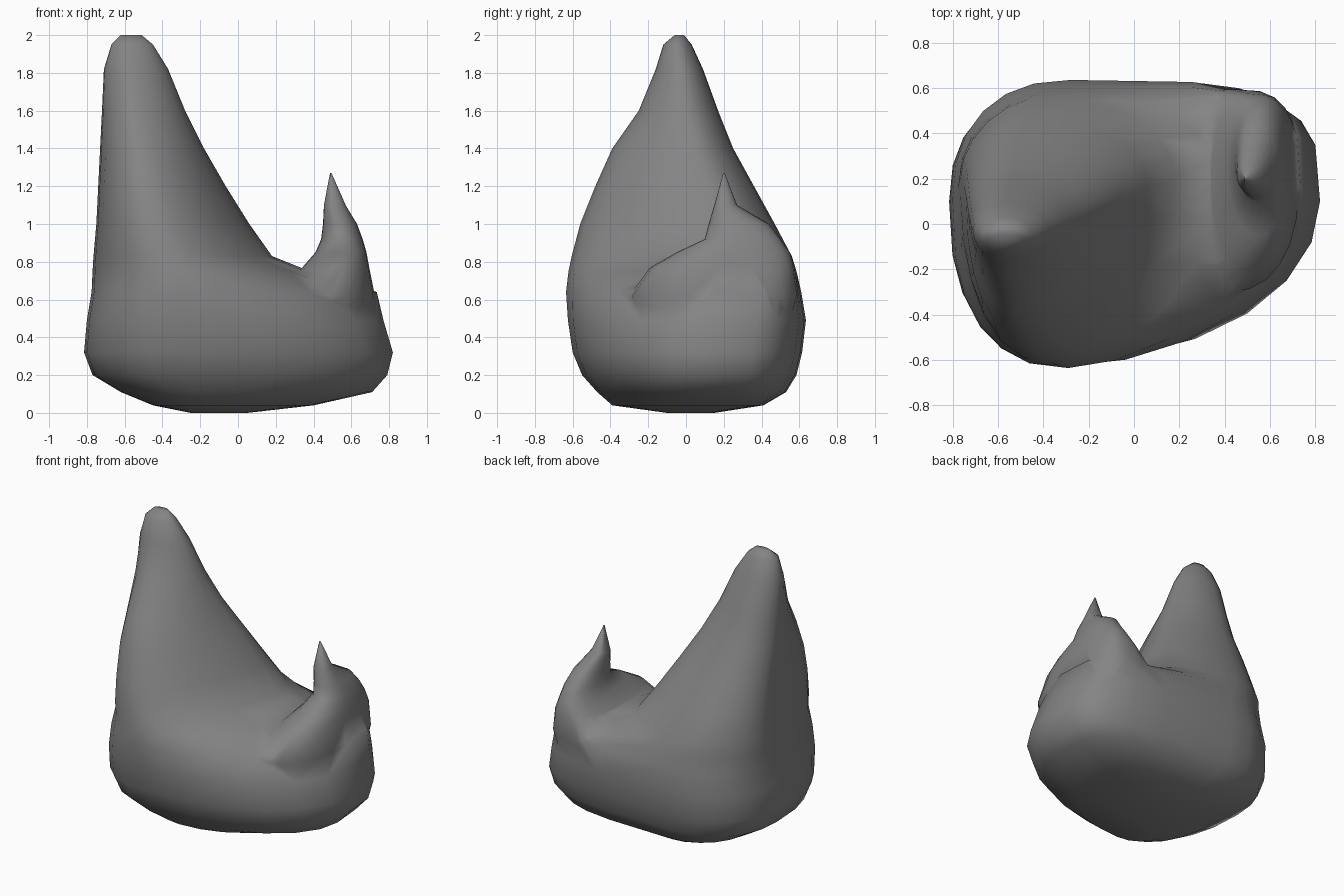
import bpy, bmesh, math

SIDES = 24


def ring(powers, z, xl, xr, yf, yb, cx, cy):
    """Lopsided superellipse: four extents round a centre, one power per quadrant."""
    pts = []
    for i in range(SIDES):
        a = 2 * math.pi * i / SIDES
        c, s = math.cos(a), math.sin(a)
        n = powers[int((a + 1e-6) / (math.pi / 2)) % 4]
        rx = xr - cx if c > 0 else cx - xl
        ry = yb - cy if s > 0 else cy - yf
        pts.append((cx + rx * math.copysign(abs(c) ** (2 / n), c),
                    cy + ry * math.copysign(abs(s) ** (2 / n), s), z))
    return pts


def loft(name, rows):
    bm = bmesh.new()
    loops = [[bm.verts.new(p) for p in ring(*r)] for r in rows]
    for lo, hi in zip(loops, loops[1:]):
        for i in range(SIDES):
            j = (i + 1) % SIDES
            bm.faces.new((lo[i], lo[j], hi[j], hi[i]))
    bm.faces.new(loops[0][::-1])
    bm.faces.new(loops[-1])
    bmesh.ops.recalc_face_normals(bm, faces=bm.faces)
    me = bpy.data.meshes.new(name)
    bm.to_mesh(me)
    bm.free()
    ob = bpy.data.objects.new(name, me)
    bpy.context.collection.objects.link(ob)
    return ob


# Quadrant powers: back right, back left, front left, front right
BASE = (3.7, 2.3, 2.5, 2.0)
WAIST = (4.0, 2.3, 2.6, 1.85)
RIM = (4.2, 2.1, 2.6, 1.65)
PEAK = (2.0, 1.9, 2.3, 1.75)
TIP = (2.0, 1.9, 1.9, 1.8)
# Boulder base, then the tall peak leaning to the left
boulder_rows = [  # powers, z, left, right, front, back, centre x, centre y
    (PEAK, 0.00, -0.25, 0.05, -0.10, 0.15, -0.10, 0.02),
    (BASE, 0.04, -0.45, 0.40, -0.39, 0.41, -0.18, 0.05),
    (BASE, 0.11, -0.62, 0.71, -0.47, 0.53, -0.23, 0.08),
    (BASE, 0.20, -0.77, 0.79, -0.55, 0.585, -0.28, 0.10),
    (BASE, 0.32, -0.815, 0.82, -0.60, 0.615, -0.28, 0.10),
    (WAIST, 0.49, -0.80, 0.77, -0.625, 0.635, -0.28, 0.11),
    (RIM, 0.64, -0.775, 0.735, -0.635, 0.61, -0.29, 0.16),
    (PEAK, 0.75, -0.77, 0.38, -0.622, 0.585, -0.33, 0.20),
    (PEAK, 0.83, -0.765, 0.18, -0.605, 0.56, -0.38, 0.20),
    (PEAK, 1.00, -0.75, 0.06, -0.56, 0.47, -0.43, 0.17),
    (PEAK, 1.20, -0.74, -0.065, -0.48, 0.36, -0.48, 0.12),
    (TIP, 1.40, -0.73, -0.18, -0.39, 0.25, -0.52, 0.05),
    (TIP, 1.60, -0.72, -0.28, -0.25, 0.17, -0.55, 0.00),
    (TIP, 1.82, -0.71, -0.37, -0.16, 0.09, -0.57, -0.03),
    (TIP, 1.95, -0.67, -0.45, -0.12, 0.03, -0.57, -0.05),
    (TIP, 2.00, -0.62, -0.51, -0.06, -0.01, -0.56, -0.04),
]
boulder = loft("boulder", boulder_rows)

# Right shoulder rising into a thin spike
WIDE = (3.3, 2.2, 2.0, 2.2)
ROUND = (2.2, 2.2, 2.0, 2.2)
spike_rows = [
    (WIDE, 0.42, 0.15, 0.70, -0.22, 0.54, 0.40, 0.15),
    (WIDE, 0.62, 0.15, 0.725, -0.30, 0.595, 0.42, 0.15),
    (WIDE, 0.77, 0.34, 0.695, -0.19, 0.575, 0.50, 0.18),
    (ROUND, 0.85, 0.41, 0.68, -0.05, 0.55, 0.55, 0.24),
    (ROUND, 0.92, 0.44, 0.66, 0.10, 0.50, 0.55, 0.28),
    (ROUND, 1.00, 0.45, 0.63, 0.12, 0.44, 0.53, 0.25),
    (ROUND, 1.10, 0.455, 0.57, 0.15, 0.27, 0.50, 0.20),
    (ROUND, 1.27, 0.487, 0.495, 0.197, 0.205, 0.491, 0.201),
]
shoulder = loft("shoulder_spike", spike_rows)

# Fuse the shoulder into the boulder
bpy.context.view_layer.objects.active = boulder
mod = boulder.modifiers.new("fuse", 'BOOLEAN')
mod.operation = 'UNION'
mod.solver = 'EXACT'
mod.object = shoulder
bpy.ops.object.modifier_apply(modifier=mod.name)
bpy.data.objects.remove(shoulder)

# Dark stone colour
stone = bpy.data.materials.new("dark_stone")
stone.diffuse_color = (0.23, 0.23, 0.23, 1)
boulder.data.materials.clear()
boulder.data.materials.append(stone)

bpy.ops.object.select_all(action='DESELECT')
boulder.select_set(True)
bpy.ops.object.shade_smooth_by_angle(angle=math.radians(75))
